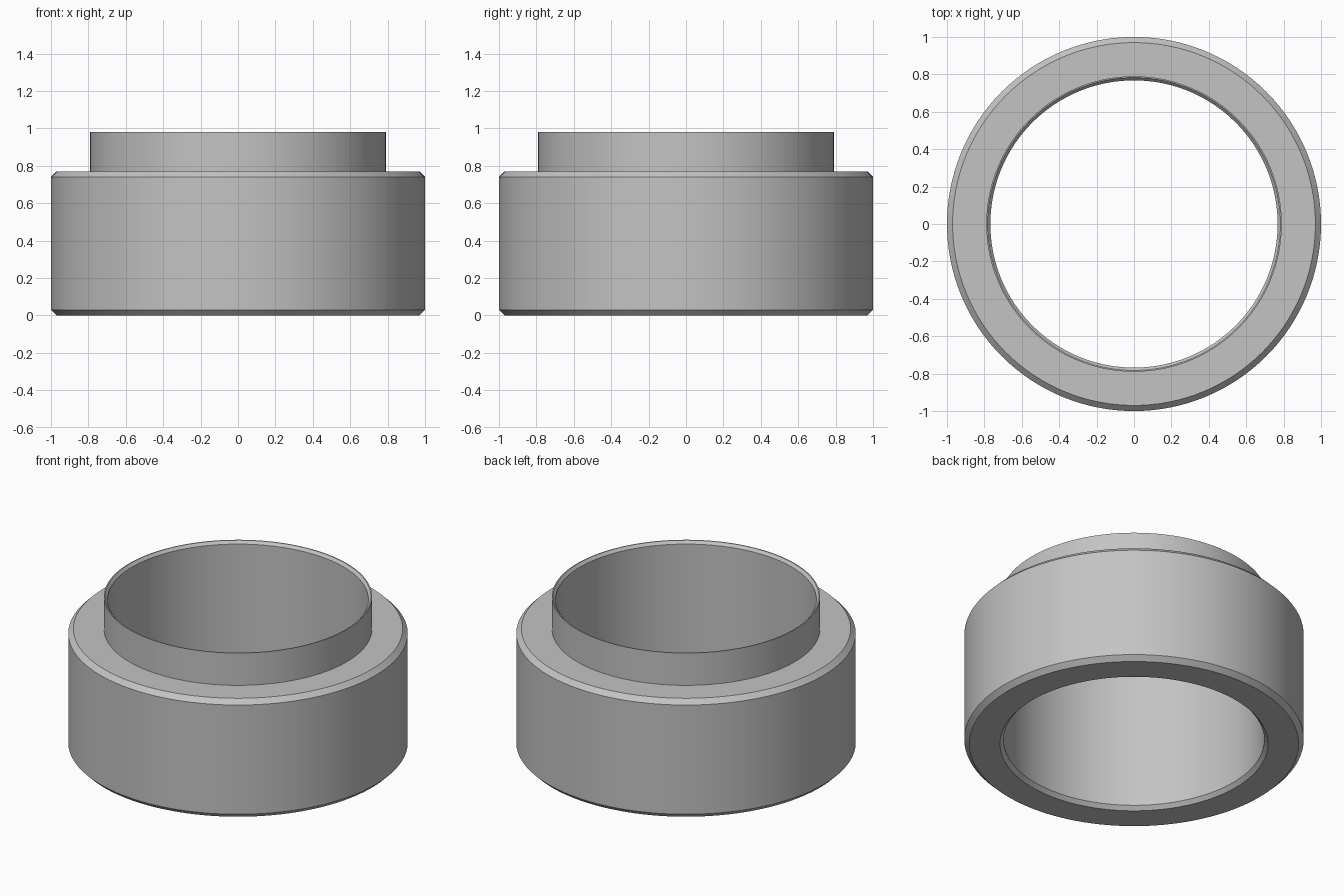
import bpy, bmesh, math

if "Cube" in bpy.data.objects:
    bpy.data.objects.remove(bpy.data.objects["Cube"])

SEGMENTS = 128

# Closed (radius, height) section of the stepped ring
PROFILE = [
    (0.79, 0.0), (0.97, 0.0),        # underside
    (1.0, 0.03), (1.0, 0.74),        # outer wall between chamfers
    (0.97, 0.77), (0.79, 0.77),      # shoulder
    (0.79, 0.98), (0.783, 0.98),     # neck and thin rim
    (0.768, 0.962), (0.768, 0.025),  # bore with chamfered mouths
]


def lathe(name, profile, material):
    """Sweep a closed section around z into a solid ring."""
    bm = bmesh.new()
    rings = []
    for i in range(SEGMENTS):
        a = 2 * math.pi * i / SEGMENTS
        rings.append([bm.verts.new((r * math.cos(a), r * math.sin(a), z))
                      for r, z in profile])
    n = len(profile)
    for i in range(SEGMENTS):
        p, q = rings[i], rings[(i + 1) % SEGMENTS]
        for j in range(n):
            k = (j + 1) % n
            bm.faces.new((p[j], q[j], q[k], p[k]))
    bmesh.ops.recalc_face_normals(bm, faces=bm.faces)
    mesh = bpy.data.meshes.new(name)
    bm.to_mesh(mesh)
    bm.free()
    mesh.materials.append(material)
    obj = bpy.data.objects.new(name, mesh)
    bpy.context.collection.objects.link(obj)
    return obj


grey = bpy.data.materials.new("light_grey")
grey.diffuse_color = (0.55, 0.55, 0.55, 1)
grey.use_nodes = True
grey.node_tree.nodes["Principled BSDF"].inputs["Base Color"].default_value = grey.diffuse_color

# Ring body with its raised neck
ring = lathe("stepped_ring", PROFILE, grey)
bpy.context.view_layer.objects.active = ring
ring.select_set(True)
bpy.ops.object.shade_smooth_by_angle(angle=math.radians(30))
